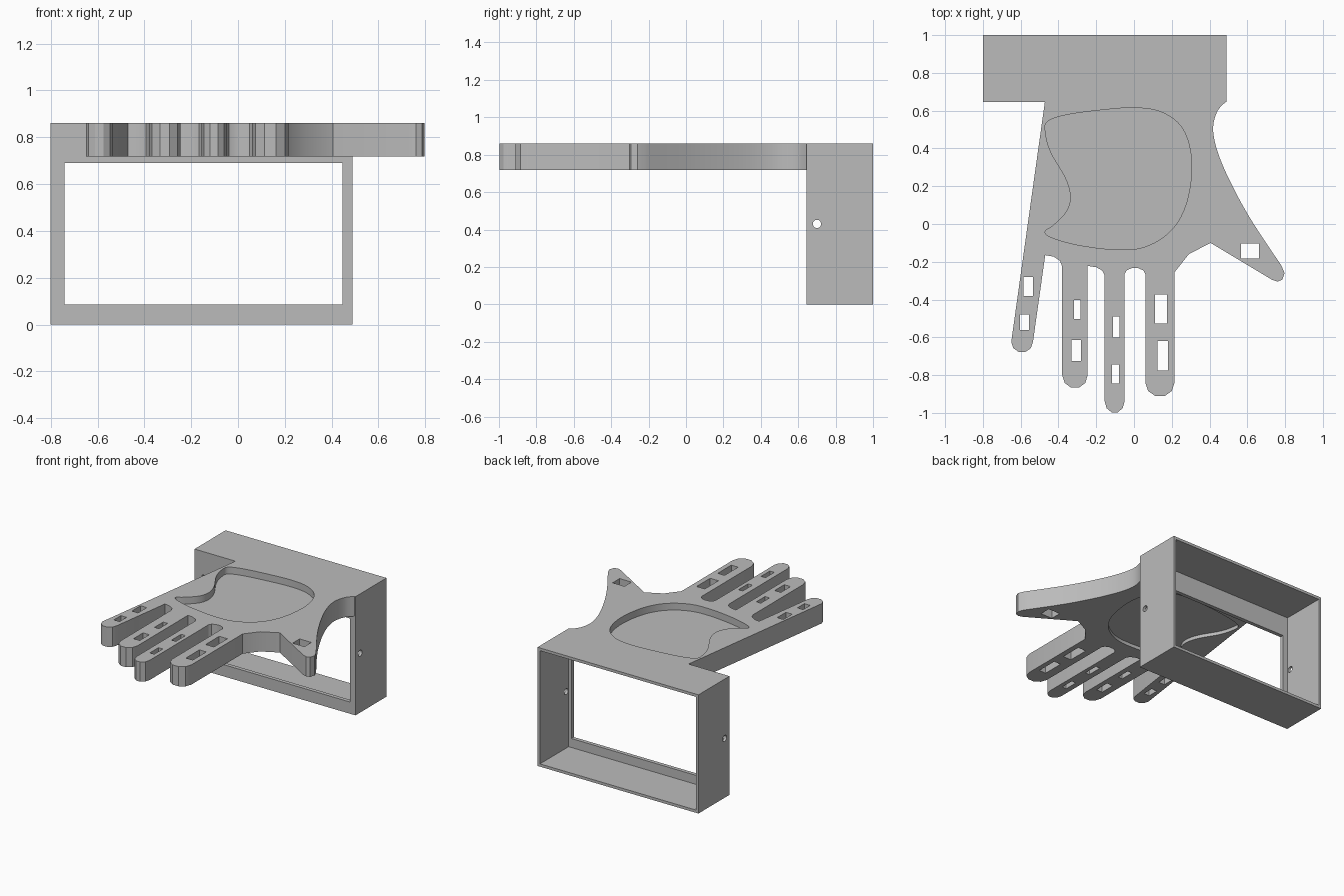
import bpy
import bmesh
from math import pi, sin, cos, radians
from mathutils import Vector, Matrix

default_cube = bpy.data.objects.get("Cube")
if default_cube:
    bpy.data.objects.remove(default_cube, do_unlink=True)

grey = bpy.data.materials.new("plain grey")
grey.use_nodes = True
grey.diffuse_color = (0.5, 0.5, 0.5, 1)
grey.node_tree.nodes["Principled BSDF"].inputs["Base Color"].default_value = grey.diffuse_color

BOTTOM, TOP = 0.717, 0.86      # hand slab
FRONT, BACK = 0.645, 1.0       # box depth
LEFT, RIGHT = -0.8, 0.49       # box width


def finish(name, bm):
    """Turn a bmesh into a named grey object."""
    bmesh.ops.recalc_face_normals(bm, faces=bm.faces)
    mesh = bpy.data.meshes.new(name)
    bm.to_mesh(mesh)
    bm.free()
    mesh.materials.append(grey)
    obj = bpy.data.objects.new(name, mesh)
    bpy.context.collection.objects.link(obj)
    return obj


def prism(name, outline, z0, z1):
    """Extrude a flat outline upwards."""
    bm = bmesh.new()
    face = bm.faces.new([bm.verts.new((p[0], p[1], z0)) for p in outline])
    top = bmesh.ops.extrude_face_region(bm, geom=[face])["geom"]
    verts = [v for v in top if isinstance(v, bmesh.types.BMVert)]
    bmesh.ops.translate(bm, verts=verts, vec=(0, 0, z1 - z0))
    return finish(name, bm)


def block(name, x0, x1, y0, y1, z0, z1):
    return prism(name, [(x0, y0), (x1, y0), (x1, y1), (x0, y1)], z0, z1)


def combine(target, other, operation):
    """Apply a boolean and discard the second object."""
    mod = target.modifiers.new("combine", 'BOOLEAN')
    mod.operation = operation
    mod.solver = 'EXACT'
    mod.object = other
    bpy.context.view_layer.objects.active = target
    bpy.ops.object.modifier_apply(modifier=mod.name)
    bpy.data.objects.remove(other, do_unlink=True)


def arc(x0, x1, y, drop, steps=5):
    """Half ellipse from x0 to x1, bulging down by drop."""
    mid, half = (x0 + x1) / 2, (x1 - x0) / 2
    angles = [pi * i / steps for i in range(steps + 1)]
    return [(mid - half * cos(a), y - drop * sin(a)) for a in angles]


def corner(x0, x1, y, drop, steps=3):
    """Quarter ellipse from level at x0 to steep at x1."""
    angles = [pi / 2 * i / steps for i in range(steps + 1)]
    return [(x0 + (x1 - x0) * sin(a), y - drop * (1 - cos(a))) for a in angles]


def spline(points, closed, steps=6):
    """Smooth curve through the points."""
    pts = [Vector(p) for p in points]
    n = len(pts)
    pick = (lambda i: pts[i % n]) if closed else (lambda i: pts[max(0, min(n - 1, i))])
    curve = []
    for i in range(n if closed else n - 1):
        a, b, c, d = (pick(i + k) for k in (-1, 0, 1, 2))
        for s in range(steps):
            t = s / steps
            curve.append((2 * b + (c - a) * t + (2 * a - 5 * b + 4 * c - d) * t ** 2
                          + (3 * b - a - 3 * c + d) * t ** 3) / 2)
    return curve if closed else curve + [pts[-1]]


# Hand slab: four fingers with rounded webs, then the thumb
outline = [(-0.47, FRONT + 0.015)]
outline += arc(-0.65, -0.535, -0.625, 0.055)
outline += corner(-0.47, -0.38, -0.165, 0.06)
outline += arc(-0.38, -0.245, -0.8, 0.07)
outline += corner(-0.245, -0.155, -0.222, 0.05)
outline += arc(-0.155, -0.05, -0.94, 0.06)
outline += arc(-0.05, 0.06, -0.265, -0.033)
outline += arc(0.06, 0.215, -0.84, 0.075)
outline += [(0.215, -0.255), (0.29, -0.16), (0.405, -0.1)]
outline += [(0.73, -0.295), (0.76, -0.305), (0.785, -0.295), (0.797, -0.26)]
outline += spline([(0.78, -0.22), (0.6, 0.055), (0.47, 0.31), (0.42, 0.48),
                   (0.438, 0.59), (0.489, FRONT + 0.005)], False)
outline.append((0.489, FRONT + 0.015))
hand = prism("hand_bracket", outline, BOTTOM, TOP)

# Box shell, open at the back, with a lip around the front window
shell = block("box_shell", LEFT, RIGHT, FRONT, BACK, 0, TOP)
wall = 0.02
combine(shell, block("cavity_cutter", LEFT + wall, RIGHT - wall, FRONT + 0.028,
                     BACK + 0.1, wall, TOP - wall), 'DIFFERENCE')
combine(shell, block("window_cutter", -0.742, 0.447, FRONT - 0.1, BACK,
                     0.085, 0.69), 'DIFFERENCE')

# Screw hole through both side walls
bm = bmesh.new()
bmesh.ops.create_cone(bm, cap_ends=True, segments=24, radius1=0.022, radius2=0.022, depth=3,
                      matrix=Matrix.Translation((0, 0.7, 0.43)) @ Matrix.Rotation(pi / 2, 4, 'Y'))
combine(shell, finish("screw_cutter", bm), 'DIFFERENCE')
combine(hand, shell, 'UNION')

# Palm recess on the top and a shallower one underneath
palm = spline([(-0.46, 0.54), (-0.37, 0.575), (-0.2, 0.6), (0, 0.615), (0.15, 0.59),
               (0.26, 0.5), (0.305, 0.33), (0.28, 0.12), (0.2, -0.03), (0.06, -0.12),
               (-0.1, -0.135), (-0.3, -0.11), (-0.44, -0.07), (-0.47, -0.04),
               (-0.43, -0.01), (-0.36, 0.06), (-0.335, 0.14), (-0.36, 0.24),
               (-0.44, 0.38), (-0.468, 0.48)], True)
combine(hand, prism("upper_recess_cutter", palm, TOP - 0.05, TOP + 0.1), 'DIFFERENCE')
combine(hand, prism("lower_recess_cutter", palm, BOTTOM - 0.1, BOTTOM + 0.025), 'DIFFERENCE')

# Strap slots: centre x, centre y, width, length
slots = [(-0.56, -0.33, 0.05, 0.1), (-0.58, -0.52, 0.046, 0.08),
         (-0.3, -0.452, 0.036, 0.1), (-0.305, -0.67, 0.05, 0.11),
         (-0.095, -0.545, 0.035, 0.11), (-0.098, -0.795, 0.035, 0.1),
         (0.143, -0.45, 0.066, 0.155), (0.152, -0.697, 0.055, 0.155),
         (0.613, -0.143, 0.095, 0.08)]
for x, y, w, h in slots:
    combine(hand, block("slot_cutter", x - w / 2, x + w / 2, y - h / 2, y + h / 2,
                        BOTTOM - 0.1, TOP + 0.1), 'DIFFERENCE')

# Smooth the curved walls, keep the corners sharp
bpy.ops.object.select_all(action='DESELECT')
hand.select_set(True)
bpy.context.view_layer.objects.active = hand
bpy.ops.object.shade_smooth_by_angle(angle=radians(25))
